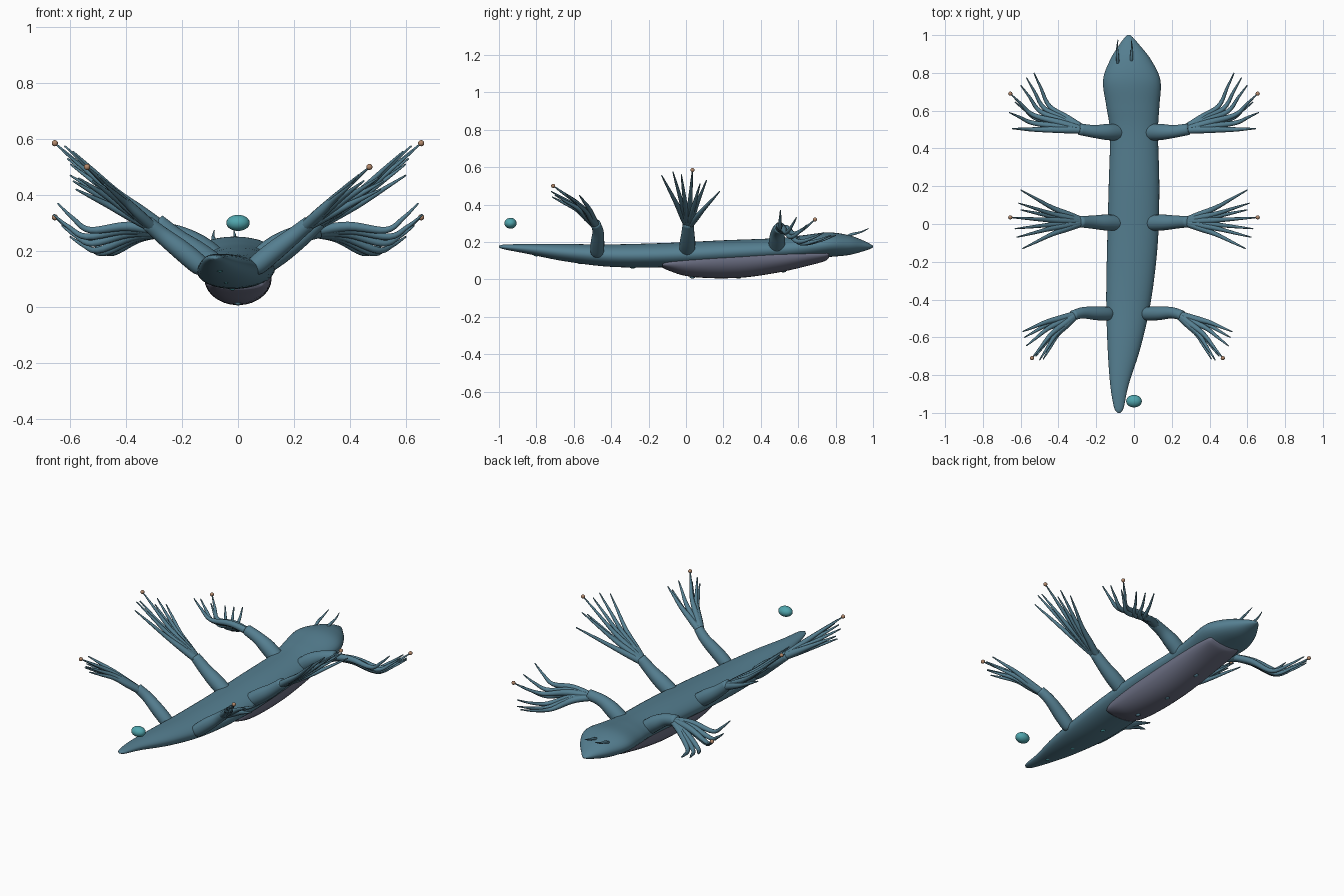
import bpy, bmesh, math
from mathutils import Vector

if "Cube" in bpy.data.objects:
    bpy.data.objects.remove(bpy.data.objects["Cube"])

def material(name, rgb):
    m = bpy.data.materials.new(name)
    m.diffuse_color = (*rgb, 1)
    m.use_nodes = True
    m.node_tree.nodes["Principled BSDF"].inputs["Base Color"].default_value = m.diffuse_color
    return m

BLUE = material("slate_blue", (.09, .21, .28))
FOOT = material("grey_violet", (.15, .16, .23))
TAN = material("tan", (.45, .25, .15))
TEAL = material("teal", (.08, .38, .42))

def spline(pts, steps):
    """Catmull-Rom resampling of equal-length tuples."""
    p = [Vector(q) for q in pts]
    p = [p[0] * 2 - p[1]] + p + [p[-1] * 2 - p[-2]]
    out = []
    for i in range(1, len(p) - 2):
        a, b, c, d = p[i - 1:i + 3]
        for k in range(steps):
            t = k / steps
            out.append((b * 2 + (c - a) * t + (a * 2 - b * 5 + c * 4 - d) * t * t
                        + (b * 3 - a - c * 3 + d) * t ** 3) / 2)
    return out + [p[-2]]

def add_tube(bm, stations, sides=12, steps=5, straight=False):
    """Elliptical tube through (x, y, z, side_radius, up_radius) stations."""
    s = spline(stations, steps)
    c = [Vector(q[:3]) for q in s]
    rings = []
    for i, q in enumerate(s):
        t = (c[min(i + 1, len(c) - 1)] - c[max(i - 1, 0)]).normalized()
        if straight:
            t = Vector((0, 1, 0))
        side = t.cross(Vector((0, 0, 1))).normalized()
        up = side.cross(t)
        ring = []
        for k in range(sides):
            a = 2 * math.pi * k / sides
            ring.append(bm.verts.new(c[i] + side * (math.cos(a) * max(q[3], .002))
                                     + up * (math.sin(a) * max(q[4], .002))))
        rings.append(ring)
    for r, n in zip(rings, rings[1:]):
        for k in range(sides):
            j = (k + 1) % sides
            bm.faces.new((r[k], r[j], n[j], n[k]))
    bm.faces.new(rings[0][::-1])
    bm.faces.new(rings[-1])

def finish(bm, name, mat):
    bmesh.ops.recalc_face_normals(bm, faces=bm.faces)
    me = bpy.data.meshes.new(name)
    bm.to_mesh(me)
    bm.free()
    for f in me.polygons:
        f.use_smooth = True
    ob = bpy.data.objects.new(name, me)
    ob.data.materials.append(mat)
    bpy.context.collection.objects.link(ob)
    return ob

def ball(name, loc, radii, mat):
    bm = bmesh.new()
    bmesh.ops.create_uvsphere(bm, u_segments=20, v_segments=12, radius=1)
    for v in bm.verts:
        v.co = Vector(a * r for a, r in zip(v.co, radii)) + Vector(loc)
    return finish(bm, name, mat)

# Body: y, centre x, centre z, half width, half height
body = [(-1, -.08, .175, .008, .005), (-.97, -.08, .173, .026, .013),
        (-.85, -.077, .163, .049, .026), (-.65, -.052, .143, .088, .046),
        (-.4, -.028, .127, .119, .06), (-.1, -.008, .13, .134, .065),
        (.2, 0, .144, .134, .065), (.48, 0, .158, .127, .062),
        (.62, -.006, .17, .14, .065), (.76, -.012, .185, .152, .066),
        (.87, -.018, .183, .108, .053), (.95, -.025, .179, .052, .028),
        (.985, -.027, .176, .024, .013), (1, -.028, .175, .008, .005)]
bm = bmesh.new()
add_tube(bm, [(x, y, z, rx, rz) for y, x, z, rx, rz in body], 32, 6, True)
finish(bm, "body", BLUE)

# Pale foot under the front half
foot = [(-.125, .08, .09, .018), (-.09, .083, .104, .037), (0, .09, .114, .072),
        (.15, .1, .12, .094), (.32, .108, .12, .097), (.5, .118, .117, .08),
        (.65, .13, .114, .058), (.74, .133, .105, .036), (.765, .135, .095, .02)]
bm = bmesh.new()
add_tube(bm, [(0, y, z, rx, rz) for y, z, rx, rz in foot], 28, 5, True)
finish(bm, "foot", FOOT)

# Arm sets: mirror x, arm stations (x, y, z, radius), finger tips,
# per-axis progress of finger midpoint, sag, index of finger with a bead
arms = {
    "front": (0, [(.075, .485, .165, .042), (.14, .487, .215, .043), (.21, .49, .255, .034), (.29, .502, .277, .03)],
              [(.53, .8, .235), (.57, .775, .235), (.6, .735, .25), (.655, .69, .32),
               (.63, .645, .29), (.66, .59, .33), (.645, .505, .37)], (.7, .42, .6), -.055, 3),
    "middle": (0, [(.085, .005, .15, .04), (.15, .008, .195, .042), (.22, .01, .245, .035), (.29, .012, .305, .029)],
               [(.6, .18, .47), (.61, .11, .53), (.6, .075, .51), (.655, .035, .585),
                (.63, -.025, .56), (.62, -.07, .575), (.59, -.13, .555)], (.52, .46, .47), 0, 3),
    "rear": (-.035, [(.07, -.475, .15, .036), (.13, -.473, .2, .036), (.2, -.47, .255, .03), (.255, -.484, .3, .026)],
             [(.52, -.57, .45), (.51, -.6, .42), (.5, -.645, .46), (.47, -.71, .5),
              (.45, -.7, .45), (.43, -.72, .47), (.41, -.715, .44)], (.57, .45, .58), 0, 3),
}
for label, (cx, path, tips, prog, sag, bead) in arms.items():
    for sgn, side in ((1, "right"), (-1, "left")):
        flip = lambda p: (cx + sgn * (p[0] - cx), *p[1:])
        bm = bmesh.new()
        first = path[0]
        step = (Vector(first[:3]) - Vector(path[1][:3])).normalized()
        root = [(*(Vector(first[:3]) + step * first[3] * d), first[3] * r)
                for d, r in ((.75, .15), (.6, .7))]
        add_tube(bm, [(*flip(p), p[3]) for p in root + path], 20, 5)
        wrist = Vector(path[-2][:3]).lerp(Vector(path[-1][:3]), .6)
        # Fanned fingers
        for tip in tips:
            d = Vector(tip) - wrist
            mid = wrist + Vector(a * b for a, b in zip(d, prog)) + Vector((0, 0, sag))
            quarter = wrist.lerp(mid, .5) + Vector((0, 0, -sag * .3))
            three = mid.lerp(Vector(tip), .55) + Vector((0, 0, sag * .15))
            pts = ((wrist, .02), (quarter, .0175), (mid, .012), (three, .0075), (Vector(tip), .003))
            add_tube(bm, [(*flip(tuple(p)), r, r) for p, r in pts], 10, 5)
        finish(bm, f"{label}_{side}_arm", BLUE)
        ball(f"{label}_{side}_bead", flip(tips[bead]), (.011,) * 3, TAN)

# Head feelers
for side, x, dx in (("left", -.085, -1), ("right", -.015, 1)):
    bm = bmesh.new()
    add_tube(bm, [(x, .85, .222, .008, .008), (x + dx * .002, .885, .24, .008, .008),
                  (x + dx * .004, .935, .253, .005, .005), (x, .975, .272, .002, .002)], 10, 5)
    finish(bm, f"{side}_feeler", BLUE)

# Floating bubble and small belly spots
ball("bubble", (0, -.938, .3), (.042, .033, .029), TEAL)
for i, (x, y, z) in enumerate([(-.065, -.8, .131), (-.043, -.565, .09), (-.02, -.285, .066),
                               (0, .035, .013), (0, .28, .012), (0, .52, .045)]):
    ball(f"belly_spot_{i + 1}", (x, y, z), (.011, .016, .008), TEAL if i < 3 else BLUE)
